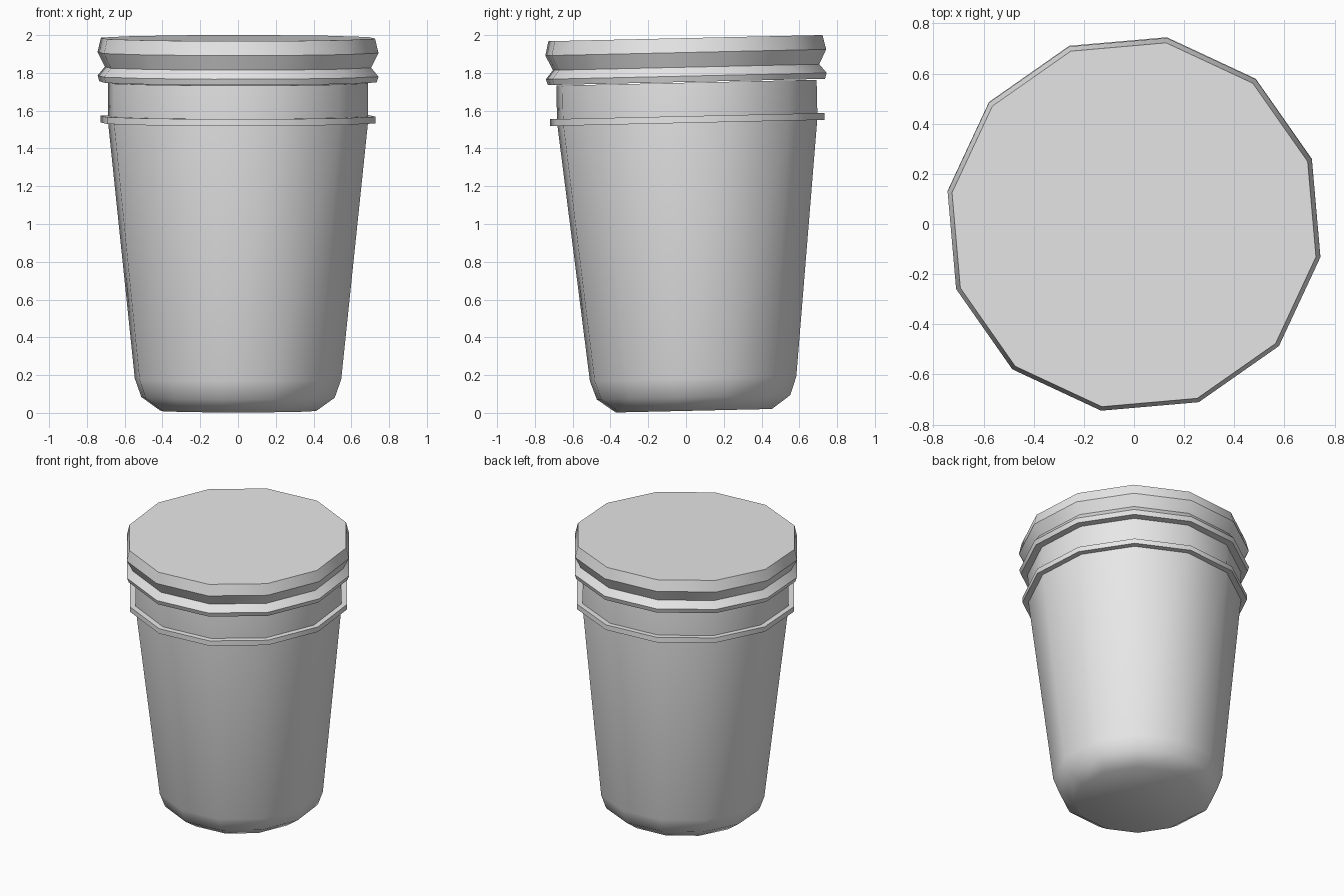
import bpy
import bmesh
import math
from mathutils import Matrix

cube = bpy.data.objects.get("Cube")
if cube:
    bpy.data.objects.remove(cube, do_unlink=True)

SIDES = 12
TURN = math.radians(20)

# The whole jar leans slightly about x, pivoting near the lid
LEAN = (Matrix.Translation((0, 0, 1.85)) @ Matrix.Rotation(0.0225, 4, 'X')
        @ Matrix.Translation((0, 0, -1.85)))

grey = bpy.data.materials.new("plain_grey")
grey.use_nodes = True
colour = (0.8, 0.8, 0.8, 1)
grey.diffuse_color = colour
grey.node_tree.nodes["Principled BSDF"].inputs["Base Color"].default_value = colour


def lathe(name, profile, smooth_angle, closed=False):
    """Spin (radius, height) points into a 12-sided solid or closed ring."""
    bm = bmesh.new()
    rings = []
    for r, h in profile:
        angles = [TURN + math.tau * i / SIDES for i in range(SIDES)]
        rings.append([bm.verts.new((r * math.cos(a), r * math.sin(a), h))
                      for a in angles])
    pairs = list(zip(rings, rings[1:]))
    if closed:
        pairs.append((rings[-1], rings[0]))
    else:
        bm.faces.new(rings[0])
        bm.faces.new(rings[-1])
    for low, high in pairs:
        for i in range(SIDES):
            j = (i + 1) % SIDES
            bm.faces.new((low[i], low[j], high[j], high[i]))
    bmesh.ops.recalc_face_normals(bm, faces=bm.faces)
    bm.transform(LEAN)
    mesh = bpy.data.meshes.new(name)
    bm.to_mesh(mesh)
    bm.free()
    mesh.materials.append(grey)
    obj = bpy.data.objects.new(name, mesh)
    bpy.context.collection.objects.link(obj)
    bpy.ops.object.select_all(action='DESELECT')
    obj.select_set(True)
    bpy.context.view_layer.objects.active = obj
    bpy.ops.object.shade_smooth_by_angle(angle=math.radians(smooth_angle))
    return obj


# Tapered body with a rounded base and straight neck
lathe("jar_body", [(0.42, 0.011), (0.52, 0.082), (0.555, 0.18),
                   (0.70, 1.55), (0.70, 1.748)], 50)

# Thin collar around the neck
lathe("collar", [(0.69, 1.535), (0.738, 1.535),
                 (0.738, 1.571), (0.69, 1.571)], 40, closed=True)

# Lid with a pinched groove around its side
lathe("lid", [(0.745, 1.752), (0.755, 1.783), (0.716, 1.83),
              (0.755, 1.908), (0.737, 1.984)], 31)
